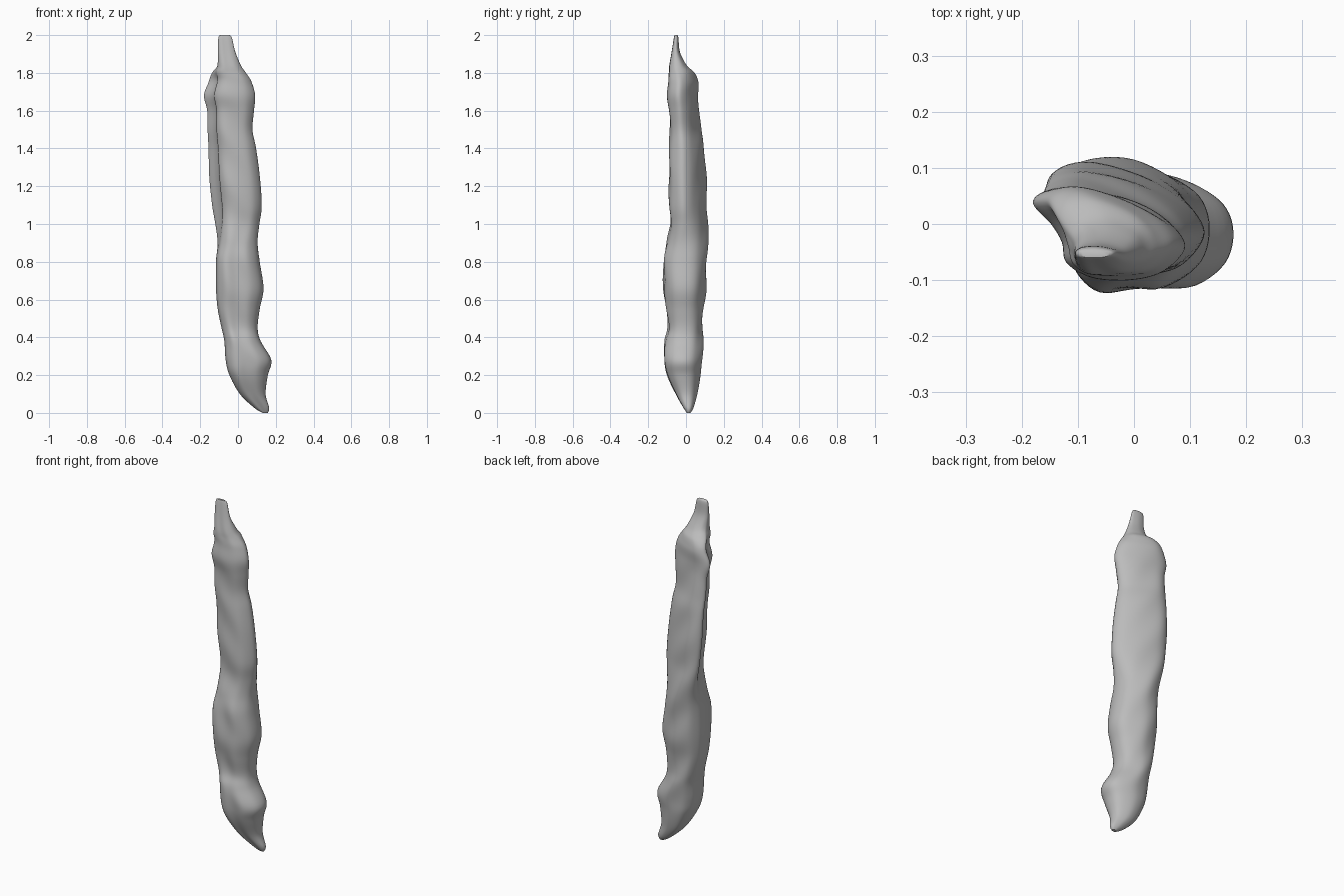
import bpy
import bmesh
import math
from mathutils import Vector

cube = bpy.data.objects.get("Cube")
if cube:
    bpy.data.objects.remove(cube, do_unlink=True)

# Silhouette of the pod in thousandths: height, x min, x max, y min, y max
LEVELS = [
    (0, 130, 158, 4, 24), (28, 85, 165, -14, 40), (100, 10, 146, -54, 60),
    (200, -45, 158, -100, 78), (280, -65, 176, -115, 86), (380, -72, 120, -110, 90),
    (450, -87, 104, -96, 89), (550, -107, 115, -105, 92), (660, -116, 135, -117, 106),
    (800, -116, 115, -119, 110), (900, -112, 106, -100, 115), (1000, -122, 115, -85, 116),
    (1100, -137, 125, -86, 110), (1250, -152, 115, -90, 107), (1400, -156, 95, -86, 96),
    (1500, -161, 76, -86, 79), (1600, -163, 84, -90, 70), (1680, -180, 90, -98, 65),
    (1750, -156, 72, -93, 65), (1800, -140, 44, -91, 46), (1840, -110, 16, -88, 4),
    (1910, -106, -14, -76, -32), (1985, -104, -32, -64, -40), (2000, -94, -44, -60, -46),
]

# Cross-sections in hundredths of the half width: folded flap, and plain rounded body
FOLDED = [(-100, 65), (-76, 20), (-62, -20), (-56, -65), (-25, -95), (25, -100), (70, -85),
          (100, -35), (87, 10), (50, 50), (0, 82), (-50, 100), (-85, 92)]
ROUNDED = [(-93, 45), (-100, 5), (-98, -35), (-87, -72), (-55, -100), (-10, -97), (45, -93),
           (88, -55), (100, 0), (85, 50), (40, 85), (-10, 100), (-65, 85)]


def spline(points, steps, closed=False):
    """Smooth curve through all the points."""
    pts = [Vector(p) for p in points]
    n = len(pts)
    pick = (lambda i: pts[i % n]) if closed else (lambda i: pts[max(0, min(n - 1, i))])
    out = []
    for i in range(n if closed else n - 1):
        a, b, c, d = (pick(i + k) for k in (-1, 0, 1, 2))
        for s in range(steps):
            t = s / steps
            out.append(b + (c - a) * (t / 2) + (a * 2 - b * 5 + c * 4 - d) * (t * t / 2)
                       + (b * 3 - a - c * 3 + d) * (t ** 3 / 2))
    return out if closed else out + [pts[-1]]


def smoothstep(low, high, value):
    t = max(0, min(1, (value - low) / (high - low)))
    return t * t * (3 - 2 * t)


def build_pod(name, material):
    folded = spline(FOLDED, 5, closed=True)
    rounded = spline(ROUNDED, 5, closed=True)
    bm = bmesh.new()
    rings = []
    for level in spline(LEVELS, 6):
        z, x0, x1, y0, y1 = level / 1000
        # The flap runs along the upper body and fades at the stem and belly
        fold = smoothstep(0.8, 1.1, z) * (1 - smoothstep(1.76, 1.86, z))
        ring = []
        for f, r in zip(folded, rounded):
            u, v = r.lerp(f, fold) / 100
            # Slight lumps where the seeds swell the skin
            lump = 0.004 * math.sin(z * 23 + u * 3) * (1 - u * u) * smoothstep(0.1, 0.4, z)
            lump *= 1 - smoothstep(1.6, 1.8, z)
            ring.append(bm.verts.new(((x0 + x1) / 2 + u * (x1 - x0) / 2,
                                      (y0 + y1) / 2 + v * (y1 - y0) / 2 + lump * v, z)))
        rings.append(ring)
    # Skin between neighbouring rings, then close the tip and the stem
    for low, high in zip(rings, rings[1:]):
        for i in range(len(low)):
            j = (i + 1) % len(low)
            bm.faces.new((low[i], low[j], high[j], high[i]))
    bm.faces.new(rings[0])
    bm.faces.new(rings[-1])
    bmesh.ops.recalc_face_normals(bm, faces=bm.faces)
    mesh = bpy.data.meshes.new(name)
    bm.to_mesh(mesh)
    bm.free()
    mesh.materials.append(material)
    pod = bpy.data.objects.new(name, mesh)
    bpy.context.collection.objects.link(pod)
    bpy.ops.object.select_all(action="DESELECT")
    pod.select_set(True)
    bpy.context.view_layer.objects.active = pod
    bpy.ops.object.shade_smooth_by_angle(angle=math.radians(60))


def make_material(name, colour):
    material = bpy.data.materials.new(name)
    material.use_nodes = True
    material.diffuse_color = colour
    material.node_tree.nodes["Principled BSDF"].inputs["Base Color"].default_value = colour
    return material


build_pod("wrinkled_pod", make_material("plain grey", (0.5, 0.5, 0.5, 1)))
